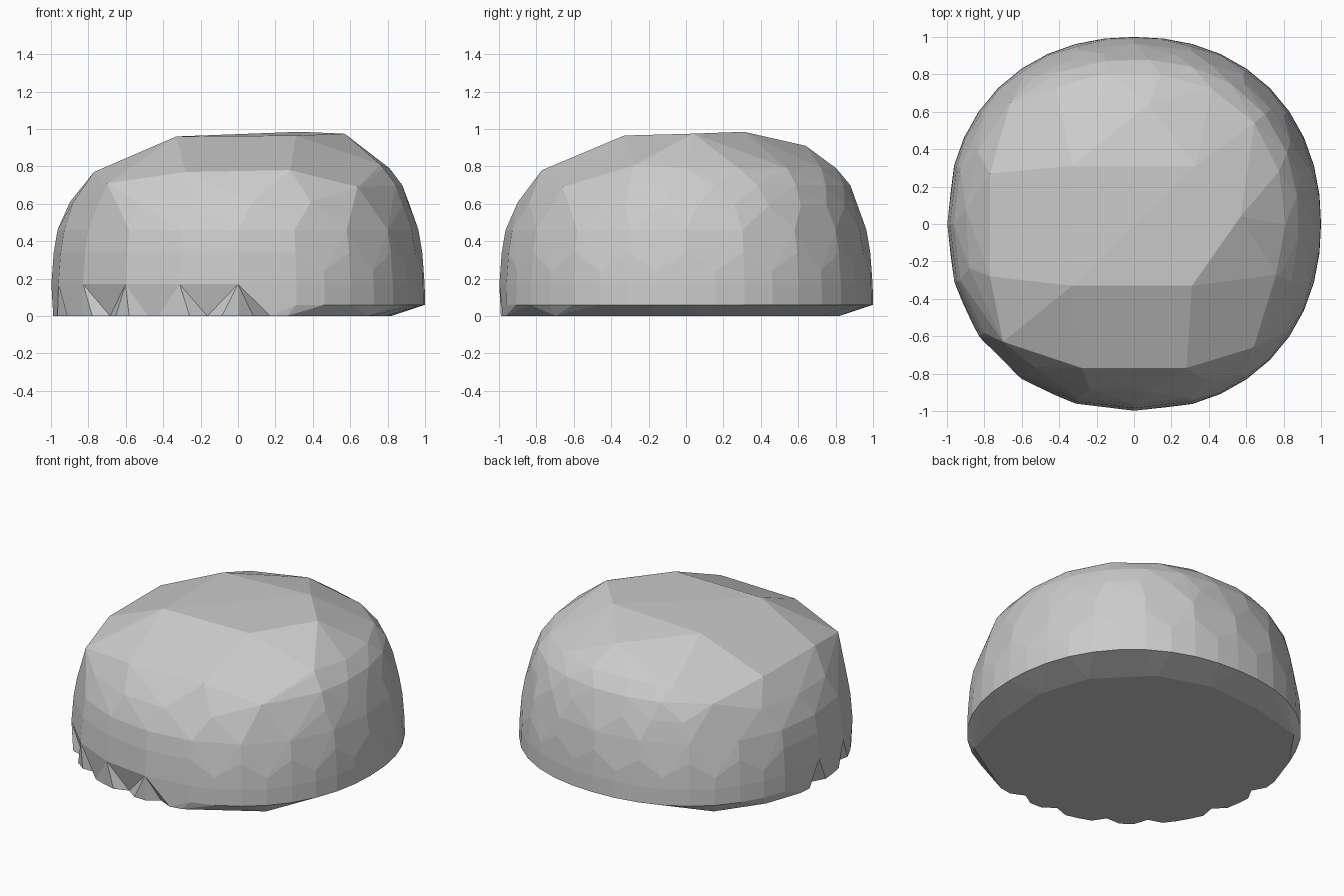
import bpy, bmesh
from math import cos, sin, radians

if "Cube" in bpy.data.objects:
    bpy.data.objects.remove(bpy.data.objects["Cube"])

bm = bmesh.new()


def polar(r, deg, z, p=2.17):
    """Point on a slightly squared circle."""
    c, s = cos(radians(deg)), sin(radians(deg))
    k = r / (abs(c) ** p + abs(s) ** p) ** (1 / p)
    return bm.verts.new((k * c, k * s, z))


# Crown: the large hand-cut facets
crown = [(-.33, -.33, .96), (.31, -.33, .965), (.33, .31, .985), (-.33, .31, .96),
         (.57, .04, .975), (.76, -.27, .81), (-.77, -.28, .77), (-.77, .27, .77),
         (-.28, -.77, .77), (.28, -.77, .78), (.64, -.66, .69), (-.7, -.63, .71),
         (-.66, .65, .70), (.08, .64, .91), (-.29, .77, .79)]
for p in crown:
    bm.verts.new(p)

# Finely faceted shoulder on the right and back
for r, z, step in [(.81, .79, 20), (.88, .70, 15), (.92, .59, 12)]:
    a = -20
    while a <= 125:
        polar(r, a, z, 2.25)
        a += step

# Broader shoulder facets on the front and left
for a in range(135, 336, 20):
    polar(.90, a, .61, 2.25)

# Wall rings, finer towards the right and back
for r, z in [(1, .06), (1, .11), (.998, .17), (.993, .24), (.985, .34), (.965, .46)]:
    for i in range(40):
        a = i * 9
        chipped = 165 < a < 285
        if (chipped and (z < .16 or i % 2)) or (z > .3 and i % 2):
            continue
        polar(r, a, z)

# Base outline: full at the front left, undercut at the right and back
foot = [polar(.99, a, 0) for a in range(170, 286, 5)]
notches = [foot[i].co.copy() for i in (2, 6, 11, 14, 18, 21)]
for r, a in [(.96, -45), (.84, -22), (.82, 5), (.80, 30), (.80, 60), (.82, 85),
             (.84, 112), (.96, 135), (.97, 155)]:
    polar(r, a, 0)

bmesh.ops.convex_hull(bm, input=bm.verts[:])
loose = [v for v in bm.verts if not v.link_faces]
bmesh.ops.delete(bm, geom=loose, context='VERTS')
bmesh.ops.dissolve_limit(bm, angle_limit=radians(2), verts=bm.verts[:], edges=bm.edges[:])

# Chipped notches along the front-left foot
for n in notches:
    for v in bm.verts:
        if (v.co - n).length < .005:
            v.co.x *= .95
            v.co.y *= .95

bmesh.ops.recalc_face_normals(bm, faces=bm.faces[:])
mesh = bpy.data.meshes.new("boulder")
bm.to_mesh(mesh)
bm.free()
boulder = bpy.data.objects.new("boulder", mesh)
bpy.context.collection.objects.link(boulder)
